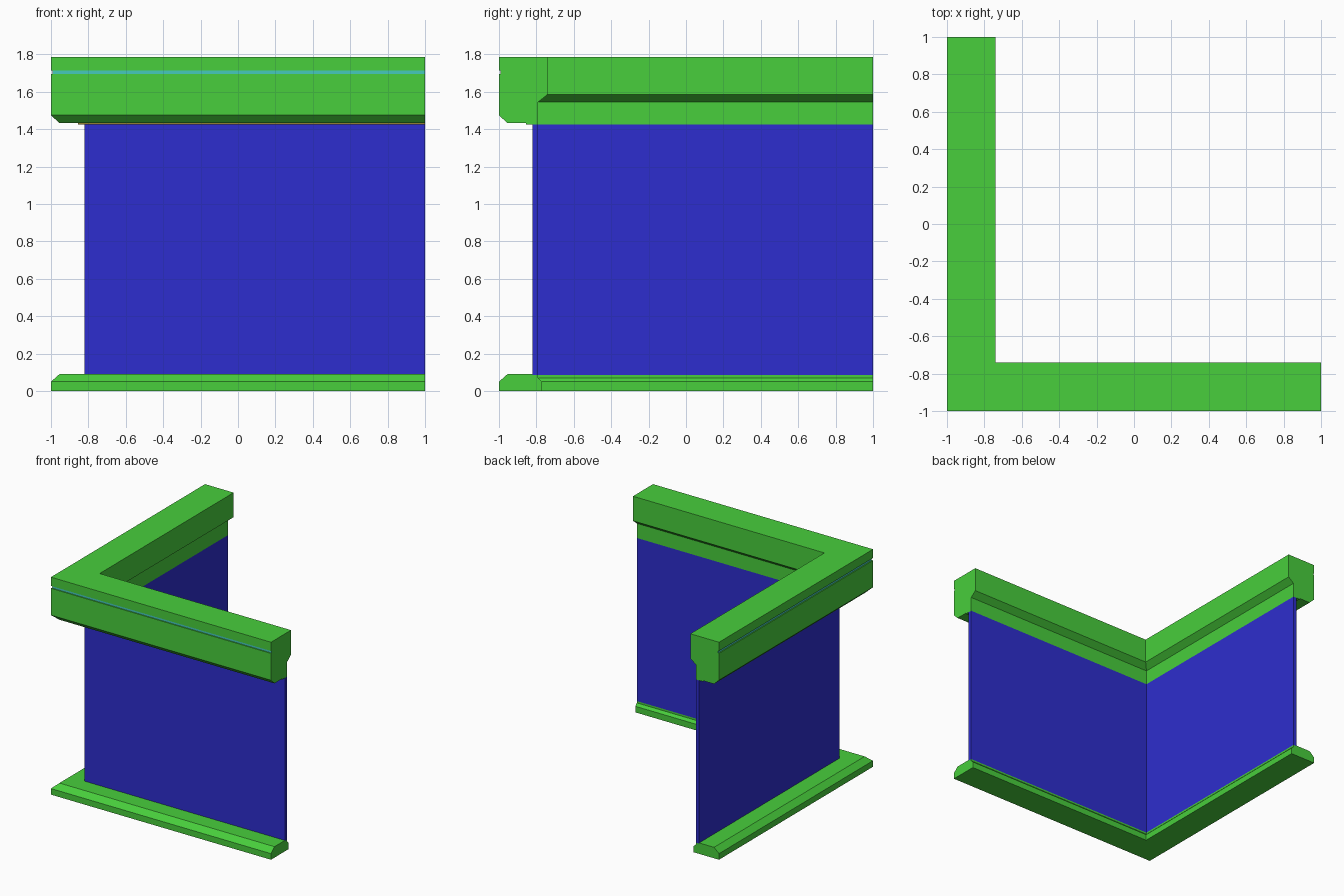
import bpy
import bmesh

cube = bpy.data.objects.get("Cube")
if cube:
    bpy.data.objects.remove(cube, do_unlink=True)


def material(name, rgb):
    mat = bpy.data.materials.new(name)
    mat.use_nodes = True
    color = (*rgb, 1.0)
    mat.diffuse_color = color
    mat.node_tree.nodes["Principled BSDF"].inputs["Base Color"].default_value = color
    return mat


green = material("green", (0.065, 0.62, 0.045))
blue = material("blue", (0.027, 0.027, 0.62))
teal = material("teal", (0.06, 0.6, 0.5))
olive = material("olive", (0.3, 0.22, 0.03))


def corner_sweep(name, profile, mats, accents=None):
    """Sweep a (depth, height) profile along the mitred L path.
    accents maps a profile edge number to a material slot."""
    accents = accents or {}
    bm = bmesh.new()
    rings = []
    for station in ("front_end", "corner", "side_end"):
        ring = []
        for depth, z in profile:
            p = depth - 1
            x = 1 if station == "front_end" else p
            y = 1 if station == "side_end" else p
            ring.append(bm.verts.new((x, y, z)))
        rings.append(ring)
    n = len(profile)
    for a, b in zip(rings, rings[1:]):
        for i in range(n):
            j = (i + 1) % n
            face = bm.faces.new((a[i], a[j], b[j], b[i]))
            face.material_index = accents.get(i, 0)
    # End caps
    bm.faces.new(rings[0])
    bm.faces.new(rings[-1])
    bmesh.ops.recalc_face_normals(bm, faces=bm.faces)
    mesh = bpy.data.meshes.new(name)
    bm.to_mesh(mesh)
    bm.free()
    for mat in mats:
        mesh.materials.append(mat)
    obj = bpy.data.objects.new(name, mesh)
    bpy.context.collection.objects.link(obj)
    return obj


# Skirting at the floor, bevelled outside and stepped inside
corner_sweep("base_moulding", [
    (0, 0), (0, 0.05), (0.045, 0.09), (0.18, 0.09), (0.18, 0.085),
    (0.21, 0.085), (0.21, 0.07), (0.23, 0.05), (0.23, 0)], [green])

# Thin wall panels
corner_sweep("wall_panel", [
    (0.18, 0.085), (0.18, 1.425), (0.21, 1.425), (0.21, 0.085)], [blue])

# Cornice with a teal groove and a small olive drip edge
corner_sweep("cornice", [
    (0, 1.475), (0, 1.695), (0.008, 1.695), (0.008, 1.715), (0, 1.715),
    (0, 1.787), (0.26, 1.787), (0.26, 1.585), (0.21, 1.545),
    (0.21, 1.425), (0.145, 1.425), (0.145, 1.432), (0.045, 1.432)],
    [green, teal, olive], {2: 1, 10: 2})
